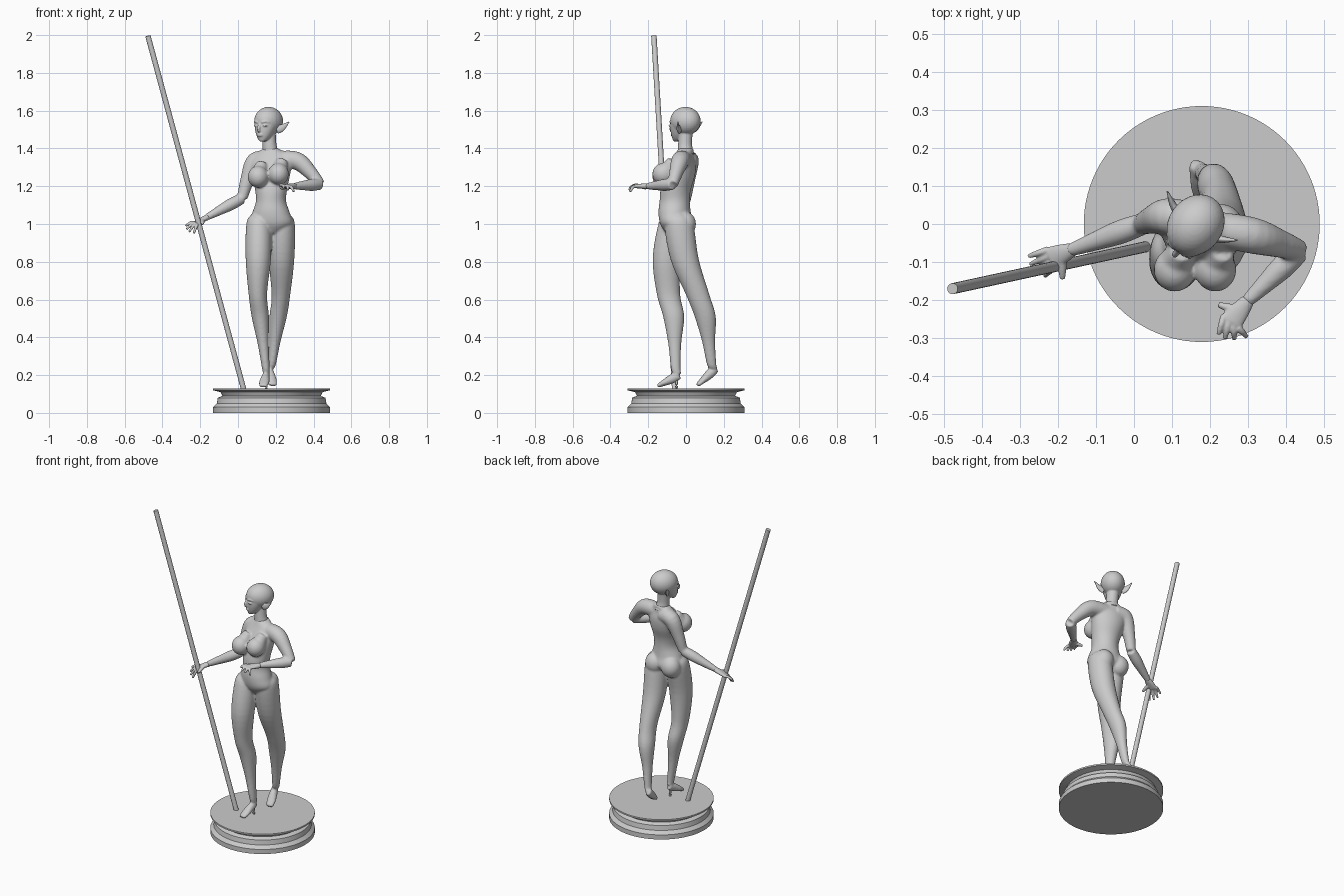
import bpy, bmesh, math
from mathutils import Vector, Matrix

if "Cube" in bpy.data.objects:
    bpy.data.objects.remove(bpy.data.objects["Cube"], do_unlink=True)

colour = (.6, .6, .6, 1)
grey = bpy.data.materials.new("plain grey")
grey.use_nodes = True
grey.diffuse_color = colour
grey.node_tree.nodes["Principled BSDF"].inputs["Base Color"].default_value = colour


def spline(rows, steps):
    """Smooth curve through rows of x, y, z, half width, half depth."""
    rows = [Vector(list(row) + [row[-1]] * (5 - len(row))) for row in rows]
    last, points = len(rows) - 1, []
    for i in range(last):
        before, start, end, after = (rows[max(0, min(last, i + k))] for k in (-1, 0, 1, 2))
        leave, arrive = (end - before) / 2, (after - start) / 2
        for s in range(steps):
            t = s / steps
            ease = t * t * (3 - 2 * t)
            points.append(start.lerp(end, ease) + leave * t * (1 - t)**2 - arrive * t * t * (1 - t))
    return points + [rows[last]]


def loft(bm, rows, flat=False, turn=0, place=Matrix(), sides=24, steps=5):
    """Elliptical rings along a path, level (flat) or square to the path."""
    points = spline(rows, steps)
    rings = []
    for i, point in enumerate(points):
        tangent = points[min(i + 1, len(points) - 1)].to_3d() - points[max(i - 1, 0)].to_3d()
        rotation = tangent.to_track_quat('Z', 'Y').to_matrix()
        if flat:
            rotation = Matrix.Rotation(turn, 3, 'Z')
        ring = []
        for k in range(sides):
            angle = math.tau * k / sides
            offset = Vector((point[3] * math.cos(angle), point[4] * math.sin(angle), 0))
            ring.append(bm.verts.new(place @ (point.to_3d() + rotation @ offset)))
        rings.append(ring)
    for lower, upper in zip(rings, rings[1:]):
        for k in range(sides):
            n = (k + 1) % sides
            bm.faces.new((lower[k], lower[n], upper[n], upper[k]))
    bm.faces.new(rings[0][::-1])
    bm.faces.new(rings[-1])


def limb(bm, joints, sizes, **options):
    """Loft through joints, each with its own half width and depth."""
    loft(bm, [(*joint, *size) for joint, size in zip(joints, sizes)], **options)


def ball(bm, centre, size, place=Matrix()):
    matrix = place @ Matrix.Translation(centre) @ Matrix.Diagonal((*size, 1))
    bmesh.ops.create_uvsphere(bm, u_segments=28, v_segments=18, radius=1, matrix=matrix)


def finish(name, bm, voxel=0, smoothing=0):
    """Make the object; a voxel size melts its overlapping parts together."""
    bmesh.ops.recalc_face_normals(bm, faces=bm.faces)
    mesh = bpy.data.meshes.new(name)
    bm.to_mesh(mesh)
    bm.free()
    mesh.materials.append(grey)
    obj = bpy.data.objects.new(name, mesh)
    bpy.context.collection.objects.link(obj)
    bpy.ops.object.select_all(action='DESELECT')
    obj.select_set(True)
    bpy.context.view_layer.objects.active = obj
    if voxel:
        blend = obj.modifiers.new("blend", 'REMESH')
        blend.mode, blend.voxel_size, blend.use_smooth_shade = 'VOXEL', voxel, True
        soften = obj.modifiers.new("soften", 'SMOOTH')
        soften.factor, soften.iterations = .5, smoothing
    else:
        bpy.ops.object.shade_smooth_by_angle(angle=math.radians(35))


# Round moulded base
base = bmesh.new()
profile = [(.31, 0), (.31, .03), (.29, .05), (.285, .08), (.26, .09), (.27, .11), (.31, .12), (.31, .13)]
loft(base, [(.178, 0, height, radius) for radius, height in profile], flat=True, sides=96, steps=1)
finish("base", base)

# Leaning staff
staff = bmesh.new()
loft(staff, [(.03, -.06, .125, .0145), (-.477, -.17, 1.996, .0145)], sides=16, steps=1)
finish("staff", staff)

# Torso, with chest and seat
body = bmesh.new()
trunk = [(-.06, .95, .05, .045), (-.05, 1, .115, .085), (-.06, 1.06, .1, .085), (-.06, 1.12, .08, .08),
         (-.055, 1.18, .085, .08), (-.035, 1.25, .1, .08), (-.02, 1.31, .11, .07),
         (-.01, 1.36, .1, .05), (0, 1.4, .04, .04)]
loft(body, [(.175, *row) for row in trunk], flat=True, turn=math.radians(-14), sides=32)
for x, z in ((.107, 1.25), (.214, 1.265)):
    ball(body, (x, -.12, z), (.055, .058, .058))
    loft(body, [(x, -.11, z, .05), (x + .02, -.07, z + .07, .03)])
for x in (.113, .228):
    ball(body, (x, -.007, 1), (.06, .06, .066))


# Legs, with thigh and calf bulging off the line between the joints
def leg(*joints):
    hip, knee, ankle, heel, toe = (Vector(joint) for joint in joints)
    forward = Vector((0, -.02, 0))
    limb(body, [hip + Vector((0, 0, .05)), hip, hip.lerp(knee, .5) + forward, knee,
                knee.lerp(ankle, .3) - forward * .8, knee.lerp(ankle, .65) - forward * .4,
                ankle, ankle.lerp(heel, .7)],
         [(.04, .04), (.066, .076), (.067, .075), (.049, .062), (.046, .056), (.03, .035),
          (.02, .025), (.016, .02)], flat=True, sides=28)
    limb(body, [heel, heel.lerp(toe, .35), heel.lerp(toe, .7), toe],
         [(.018, .022), (.024, .025), (.028, .017), (.022, .01)])


leg((.11, -.07, 1), (.105, -.093, .63), (.148, -.054, .23), (.15, -.036, .2), (.133, -.15, .142))
leg((.235, -.037, 1), (.227, .064, .62), (.179, .137, .25), (.162, .158, .235), (.186, .06, .146))


# Arms, upper arm then forearm
def arm(*joints):
    chest, shoulder, elbow, wrist = (Vector(joint) for joint in joints)
    outward = (shoulder - chest) * .1
    limb(body, [chest, shoulder, shoulder.lerp(elbow, .5) + outward, elbow],
         [(.045,), (.048,), (.037,), (.028,)])
    limb(body, [elbow, elbow.lerp(wrist, .3), elbow.lerp(wrist, .65), wrist],
         [(.029,), (.032,), (.025,), (.017,)])


arm((.2, -.01, 1.34), (.31, -.03, 1.335), (.435, -.07, 1.21), (.295, -.205, 1.2))
arm((.16, .01, 1.34), (.09, .02, 1.33), (.022, 0, 1.136), (-.17, -.07, 1.033))
finish("body", body, voxel=.006, smoothing=8)

# Thin heel under the forward foot
spike = bmesh.new()
loft(spike, [(.15, -.046, .195, .012), (.15, -.05, .165, .007), (.15, -.05, .13, .007)])
finish("shoe_heel", spike)


# Hands, with four fingers fanned from the first tip to the last
def hand(name, *joints):
    wrist, knuckle, first, last, thumb = (Vector(joint) for joint in joints)
    bm = bmesh.new()
    along = (knuckle - wrist).normalized()
    side = Vector((0, 0, 1)).cross(along).normalized()
    palm = wrist.lerp(knuckle, .5)
    limb(bm, [wrist, palm, knuckle], [(.018, .016), (.026, .014), (.031, .011)])
    for i in range(4):
        root = knuckle + side * (i - 1.5) * .016
        tip = first.lerp(last, i / 3) + along * (.012 if i in (1, 2) else 0)
        bend = root.lerp(tip, .5) + Vector((0, 0, .007))
        limb(bm, [root, bend, tip], [(.0095,), (.0085,), (.006,)], sides=12)
    limb(bm, [palm, palm.lerp(thumb, .6), thumb], [(.013,), (.011,), (.007,)], sides=12)
    finish(name, bm, voxel=.0035, smoothing=3)


hand("left_hand", (.3, -.2, 1.2), (.255, -.257, 1.2), (.222, -.29, 1.2), (.296, -.296, 1.17), (.222, -.212, 1.19))
hand("right_hand", (-.16, -.067, 1.037), (-.218, -.09, 1.008), (-.277, -.085, .99), (-.234, -.136, .95),
     (-.188, -.145, 1))

# Neck, skull and face, turned towards the staff
face = Matrix.Translation((.162, -.003, 0)) @ Matrix.Rotation(math.radians(-35), 4, 'Z')
head = bmesh.new()
loft(head, [(.175, 0, 1.37, .045), (.167, -.005, 1.42, .037), (.162, 0, 1.5, .037)], flat=True)
ball(head, (0, 0, 1.545), (.072, .085, .075), face)
loft(head, [(0, -.06, 1.437, .012), (0, -.05, 1.447, .026), (0, -.04, 1.47, .042),
            (0, -.03, 1.5, .055), (0, -.02, 1.53, .063), (0, -.01, 1.56, .065)], flat=True, place=face)
# Nose, lips, eyes and brows
loft(head, [(0, -.078, 1.535, .007), (0, -.095, 1.5, .009), (0, -.082, 1.49, .007)], place=face)
for z in (1.468, 1.475):
    ball(head, (0, -.08, z), (.017, .009, .005), face)
for s in (-1, 1):
    ball(head, (s * .028, -.076, 1.521), (.015, .009, .006), face)
    loft(head, [(s * .012, -.084, 1.537, .005), (s * .03, -.076, 1.542, .006), (s * .048, -.06, 1.538, .004)],
         place=face)
finish("head", head, voxel=.004, smoothing=3)

# Pointed ears
ears = bmesh.new()
for s in (-1, 1):
    loft(ears, [(s * .055, 0, 1.5, .012, .022), (s * .08, .01, 1.51, .009, .018),
                (s * .112, .03, 1.541, .002)], place=face)
finish("ears", ears)
